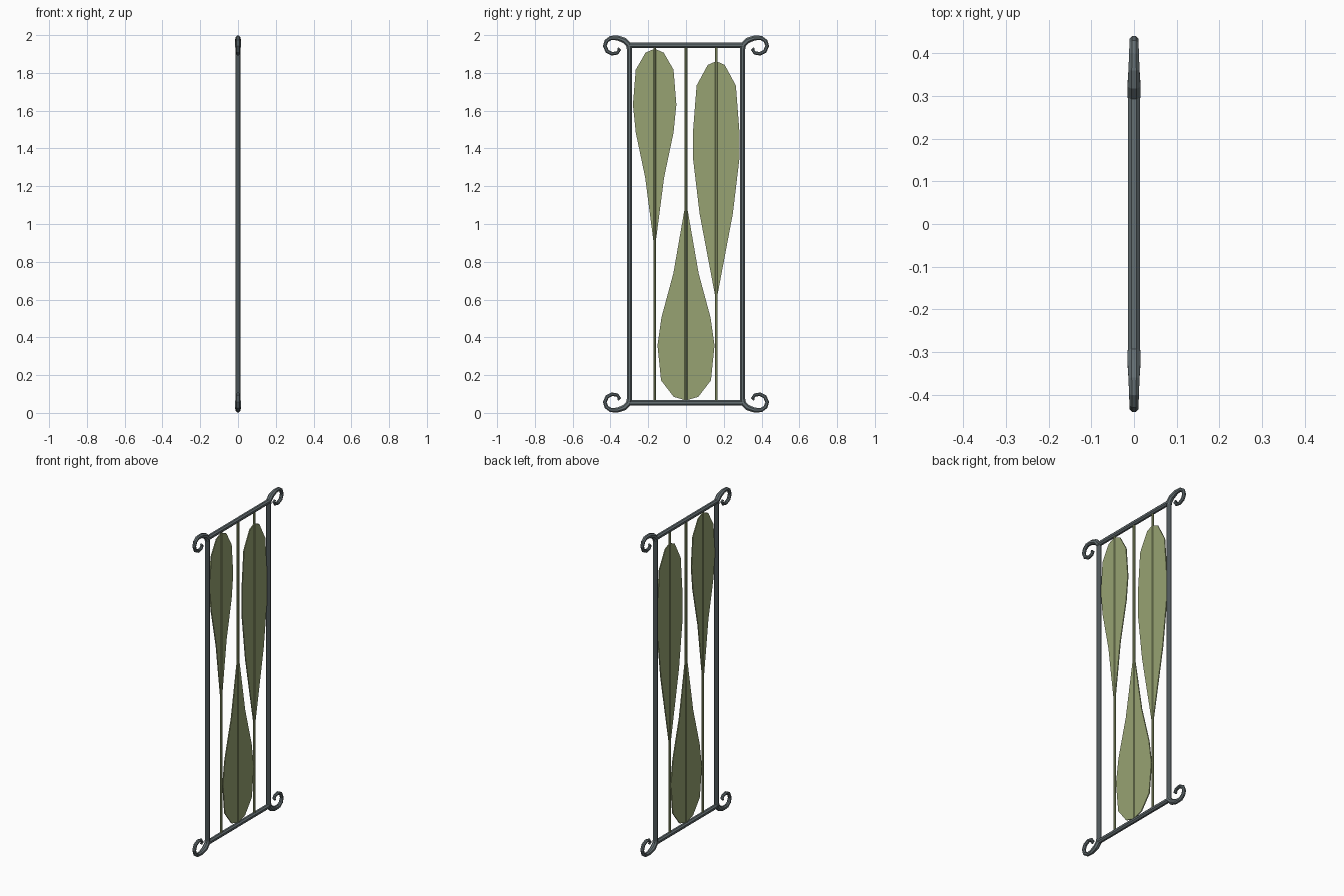
import bpy, bmesh, math
from mathutils import Vector

if "Cube" in bpy.data.objects:
    bpy.data.objects.remove(bpy.data.objects["Cube"])

def material(name, rgb):
    m = bpy.data.materials.new(name)
    m.diffuse_color = (*rgb, 1)
    m.use_nodes = True
    m.node_tree.nodes["Principled BSDF"].inputs["Base Color"].default_value = m.diffuse_color
    return m

IRON = material("grey iron", (0.13, 0.16, 0.17))
LEAF = material("olive green", (0.31, 0.365, 0.17))

def finish(name, bm, mat, smooth=False):
    bmesh.ops.recalc_face_normals(bm, faces=bm.faces)
    me = bpy.data.meshes.new(name)
    bm.to_mesh(me)
    bm.free()
    me.materials.append(mat)
    ob = bpy.data.objects.new(name, me)
    bpy.context.collection.objects.link(ob)
    for p in me.polygons:
        p.use_smooth = smooth
    return ob

def tube(name, path, radii, mat, sides=8, smooth=False):
    """Sweep a round section along a path of (y, z) points in the x = 0 plane."""
    bm = bmesh.new()
    pts = [Vector((0, y, z)) for y, z in path]
    rings = []
    for i, p in enumerate(pts):
        t = (pts[min(i + 1, len(pts) - 1)] - pts[max(i - 1, 0)]).normalized()
        side = Vector((1, 0, 0))
        up = t.cross(side)
        ring = []
        for k in range(sides):
            a = 2 * math.pi * (k + 0.5) / sides
            ring.append(bm.verts.new(p + (side * math.cos(a) + up * math.sin(a)) * radii[i]))
        rings.append(ring)
    for a, b in zip(rings, rings[1:]):
        for k in range(sides):
            n = (k + 1) % sides
            bm.faces.new((a[k], a[n], b[n], b[k]))
    bm.faces.new(rings[0])
    bm.faces.new(rings[-1])
    return finish(name, bm, mat, smooth)

def leaf(name, cy, tip_a, sides, tip_b, thick=0.006):
    """Flat leaf plate; sides lists (half width, z) between the two tips."""
    outline = [(cy, tip_a)] + [(cy + w, z) for w, z in sides]
    outline += [(cy + 0.004, tip_b), (cy - 0.004, tip_b)]
    outline += [(cy - w, z) for w, z in reversed(sides)]
    bm = bmesh.new()
    f = bm.faces.new([bm.verts.new((-thick / 2, y, z)) for y, z in outline])
    ext = bmesh.ops.extrude_face_region(bm, geom=[f], use_keep_orig=True)
    moved = [v for v in ext["geom"] if isinstance(v, bmesh.types.BMVert)]
    bmesh.ops.translate(bm, verts=moved, vec=(thick, 0, 0))
    return finish(name, bm, LEAF)

# outer frame
R = 0.0148
for s, n in ((-1, "left"), (1, "right")):
    tube(n + "_post", [(s * 0.30, 0.05), (s * 0.30, 1.95)], [R, R], IRON)
for z, n in ((0.054, "bottom"), (1.946, "top")):
    tube(n + "_rail", [(-0.30, z), (0.30, z)], [R, R], IRON)

# corner scrolls, tapering to the curled end
SCROLL = [(0.30, 1.93), (0.304, 1.95), (0.325, 1.971), (0.362, 1.985), (0.398, 1.985),
          (0.421, 1.969), (0.430, 1.943), (0.418, 1.915), (0.391, 1.901),
          (0.364, 1.906), (0.352, 1.922), (0.362, 1.930)]
RAD = [0.0155, 0.0165, 0.0165, 0.014, 0.0125, 0.0115, 0.011, 0.011, 0.0105, 0.010, 0.009, 0.007]
for s, n in ((-1, "left"), (1, "right")):
    tube("top_%s_scroll" % n, [(s * y, z) for y, z in SCROLL], RAD, IRON)
    tube("bottom_%s_scroll" % n, [(s * y, 2 - z) for y, z in SCROLL], RAD, IRON)

# stem rods
for y, n in ((-0.166, "left"), (0.0, "middle"), (0.16, "right")):
    tube(n + "_stem", [(y, 0.054), (y, 1.946)], [0.0075, 0.0075], LEAF)

# leaves
leaf("left_leaf", -0.166, 1.928,
     [(0.048, 1.907), (0.10, 1.817), (0.115, 1.632), (0.10, 1.484), (0.05, 1.246)], 0.89)
leaf("middle_leaf", 0.0, 0.066,
     [(0.065, 0.085), (0.132, 0.172), (0.151, 0.357), (0.130, 0.505), (0.067, 0.738)], 1.10)
leaf("right_leaf", 0.16, 1.862,
     [(0.045, 1.842), (0.104, 1.733), (0.122, 1.50), (0.122, 1.34), (0.088, 1.055)], 0.61)
